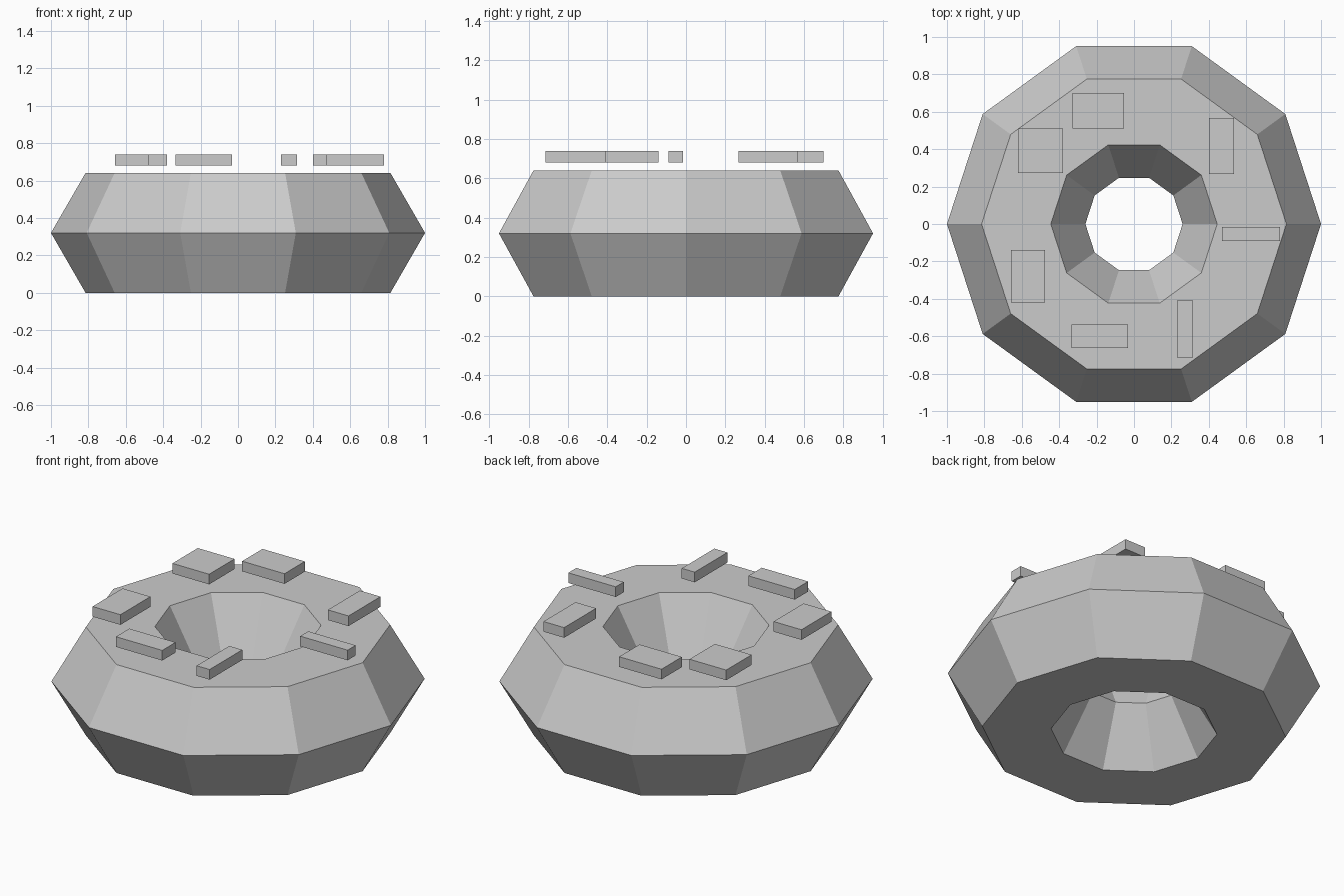
import bpy, bmesh, math

if "Cube" in bpy.data.objects:
    bpy.data.objects.remove(bpy.data.objects["Cube"])

grey = bpy.data.materials.new("light grey")
grey.diffuse_color = (0.6, 0.6, 0.6, 1)
grey.use_nodes = True
grey.node_tree.nodes["Principled BSDF"].inputs["Base Color"].default_value = grey.diffuse_color


def add_object(name, bm):
    bmesh.ops.recalc_face_normals(bm, faces=bm.faces)
    mesh = bpy.data.meshes.new(name)
    bm.to_mesh(mesh)
    bm.free()
    mesh.materials.append(grey)
    obj = bpy.data.objects.new(name, mesh)
    bpy.context.collection.objects.link(obj)
    return obj


# Ring: a hexagonal section swept around ten sides
MAJOR, MINOR, SIDES, SECTION = 0.63, 0.37, 10, 6
HALF_HEIGHT = MINOR * math.sin(math.pi / 3)
bm = bmesh.new()
loops = []
for i in range(SIDES):
    a = math.tau * i / SIDES
    loop = []
    for j in range(SECTION):
        b = math.tau * j / SECTION
        r = MAJOR + MINOR * math.cos(b)
        loop.append(bm.verts.new((r * math.cos(a), r * math.sin(a),
                                  HALF_HEIGHT + MINOR * math.sin(b))))
    loops.append(loop)
for i in range(SIDES):
    p, q = loops[i], loops[(i + 1) % SIDES]
    for j in range(SECTION):
        k = (j + 1) % SECTION
        bm.faces.new((p[j], q[j], q[k], p[k]))
add_object("ring", bm)

# Sprinkles: small slabs hovering over the top (x min, x max, y min, y max)
SPRINKLES = [
    (-0.33, -0.053, 0.51, 0.70),
    (0.40, 0.535, 0.268, 0.567),
    (0.47, 0.78, -0.09, -0.015),
    (0.23, 0.315, -0.715, -0.41),
    (-0.335, -0.032, -0.662, -0.537),
    (-0.657, -0.475, -0.42, -0.14),
    (-0.62, -0.38, 0.273, 0.51),
]
for n, (x0, x1, y0, y1) in enumerate(SPRINKLES, 1):
    bm = bmesh.new()
    bmesh.ops.create_cube(bm, size=1)
    bmesh.ops.scale(bm, vec=(x1 - x0, y1 - y0, 0.06), verts=bm.verts)
    bmesh.ops.translate(bm, vec=((x0 + x1) / 2, (y0 + y1) / 2, 0.71), verts=bm.verts)
    add_object(f"sprinkle_{n}", bm)
